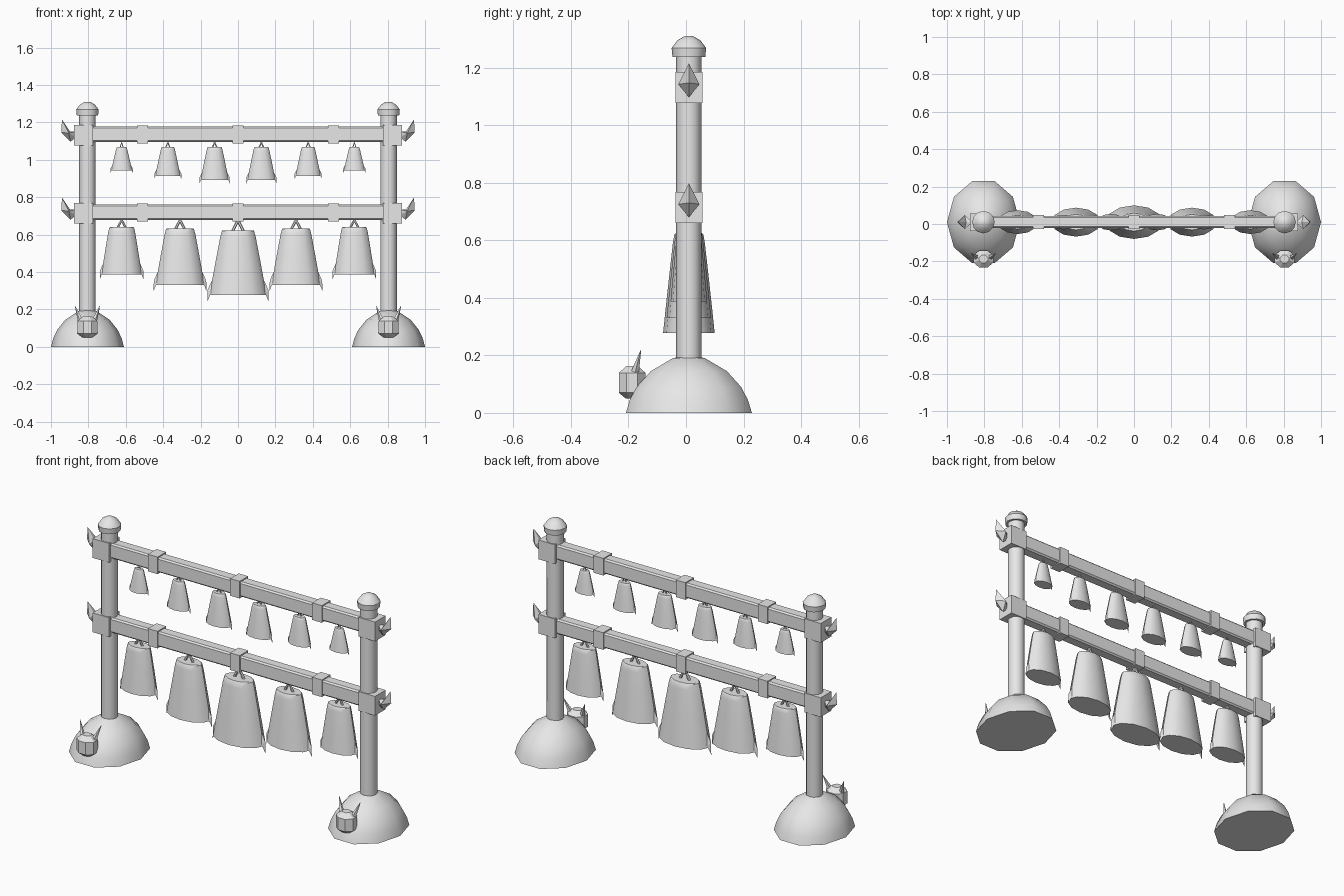
import bpy, bmesh, math
from mathutils import Vector

cube = bpy.data.objects.get("Cube")
if cube:
    bpy.data.objects.remove(cube, do_unlink=True)

CY = 0.01  # depth of the frame's centre line

grey = bpy.data.materials.new("plain_grey")
grey.use_nodes = True
colour = (0.8, 0.8, 0.8, 1)
grey.diffuse_color = colour
grey.node_tree.nodes["Principled BSDF"].inputs["Base Color"].default_value = colour


def finish(name, bm, smooth=None):
    bmesh.ops.recalc_face_normals(bm, faces=bm.faces)
    mesh = bpy.data.meshes.new(name)
    bm.to_mesh(mesh)
    bm.free()
    mesh.materials.append(grey)
    ob = bpy.data.objects.new(name, mesh)
    bpy.context.collection.objects.link(ob)
    if smooth:
        bpy.ops.object.select_all(action='DESELECT')
        ob.select_set(True)
        bpy.context.view_layer.objects.active = ob
        bpy.ops.object.shade_smooth_by_angle(angle=math.radians(smooth))
    return ob


def lathe(name, profile, x, y, sides, squash=1.0, turn=0.0, smooth=None):
    """Closed loft of (radius, z) rings, scaled in depth by squash."""
    bm = bmesh.new()
    rings = []
    for r, z in profile:
        ring = []
        for i in range(sides):
            a = math.tau * i / sides + turn
            ring.append(bm.verts.new((x + r * math.cos(a), y + r * squash * math.sin(a), z)))
        rings.append(ring)
    for low, high in zip(rings, rings[1:]):
        for i in range(sides):
            j = (i + 1) % sides
            bm.faces.new((low[i], low[j], high[j], high[i]))
    bm.faces.new(rings[0])
    bm.faces.new(rings[-1])
    return finish(name, bm, smooth)


def box(name, centre, size, bevel=0.0):
    bm = bmesh.new()
    bmesh.ops.create_cube(bm, size=1)
    for v in bm.verts:
        v.co = Vector(centre) + Vector(a * b for a, b in zip(v.co, size))
    if bevel:
        bmesh.ops.bevel(bm, geom=bm.edges[:], offset=bevel, segments=1, affect='EDGES')
    return finish(name, bm)


def rod(name, start, end, r1, r2, sides=6):
    """Tapered rod between two points."""
    start, end = Vector(start), Vector(end)
    axis = end - start
    bm = bmesh.new()
    bmesh.ops.create_cone(bm, cap_ends=True, segments=sides, radius1=r1, radius2=r2, depth=axis.length)
    turn = axis.to_track_quat('Z', 'Y')
    for v in bm.verts:
        v.co = turn @ v.co + (start + end) / 2
    return finish(name, bm)


def hull(name, points):
    bm = bmesh.new()
    for p in points:
        bm.verts.new(p)
    bmesh.ops.convex_hull(bm, input=bm.verts[:])
    return finish(name, bm)


def beam_spike(name, side, z):
    """Faceted beak that points up from the end of a beam."""
    def at(x, y, dz):
        return (side * x, CY + y, z + dz)
    hull(name, [at(0.865, 0, 0.02), at(0.865, 0, -0.012), at(0.905, -0.037, 0.01),
                at(0.905, 0.037, 0.01), at(0.945, 0, 0.015), at(0.895, 0, -0.035)])
    hull(name + "_tip", [at(0.895, 0, 0.015), at(0.905, -0.037, 0.01),
                         at(0.905, 0.037, 0.01), at(0.945, 0, 0.015), at(0.941, 0, 0.083)])


def bell(name, x, top, bottom, r_top, r_bottom, beam_z):
    h = top - bottom
    grow = r_bottom - r_top
    profile = [(r_bottom, bottom), (r_bottom - 0.23 * grow, bottom + 0.25 * h),
               (r_top + 0.48 * grow, bottom + 0.55 * h), (r_top + 0.13 * grow, bottom + 0.9 * h),
               (r_top, top - 0.01 * h), (r_top * 0.94, top)]
    lathe(name, profile, x, CY, 12, squash=0.59, smooth=35)
    for side in (-1, 1):
        label = name + ("_left" if side > 0 else "_right")
        # pointed fin on the rim
        def at(r, y, f):
            return (x + side * r, CY + y, bottom + f * h)
        t = 0.03 * h
        hull(label + "_fin", [at(r_bottom - 0.28 * grow, 0, 0.26), at(r_bottom - 0.1 * grow, -t, 0.03),
                              at(r_bottom - 0.1 * grow, t, 0.03), at(r_bottom + 0.03 * h, 0, 0.08),
                              at(r_bottom + 0.035 * h, 0, -0.11)])
        # leaning hanger rod
        rod(label + "_hanger", (x + side * r_top * 0.33, CY, top - 0.003),
            (x, CY, beam_z + 0.005), r_top * 0.09, r_top * 0.09)


UPPER, LOWER = 1.136, 0.719

# Crossbeams with raised bands
for label, z in (("upper", UPPER), ("lower", LOWER)):
    box(label + "_beam", (0, CY, z), (1.6, 0.064, 0.084), 0.008)
    for n, x in (("right", -0.51), ("middle", 0), ("left", 0.51)):
        box(f"{label}_beam_{n}_band", (x, CY, z), (0.06, 0.076, 0.096))

# Mounds, posts, caps, joints and horned heads, on both sides
for side, word in ((1, "left"), (-1, "right")):
    px = side * 0.805
    lathe(word + "_mound", [(0.195, 0), (0.183, 0.045), (0.162, 0.09), (0.118, 0.145),
                            (0.05, 0.19), (0.03, 0.195)], px, CY, 10, squash=1.18, smooth=40)
    lathe(word + "_post", [(0.044, 0.15), (0.044, 1.24)], px, CY, 12, smooth=35)
    lathe(word + "_cap", [(0.057, 1.237), (0.06, 1.268), (0.04, 1.295), (0.014, 1.31)],
          px, CY, 12, smooth=40)
    for label, z in (("upper", UPPER), ("lower", LOWER)):
        box(f"{word}_{label}_joint", (side * 0.826, CY, z - 0.005), (0.102, 0.094, 0.108))
        beam_spike(f"{word}_{label}_spike", side, z - 0.004)
    hy = -0.187
    lathe(word + "_head", [(0.028, 0.05), (0.057, 0.07), (0.057, 0.139), (0.025, 0.163)],
          px, hy, 8, squash=0.88, turn=math.pi / 8)
    for s, ear in ((1, "left"), (-1, "right")):
        rod(f"{word}_head_{ear}_horn", (px + s * 0.035, hy + 0.008, 0.135),
            (px + s * 0.066, -0.157, 0.218), 0.016, 0.001, 5)

# Upper row of small bells
sizes = ((0.125, 0.892, 0.038, 0.075), (0.375, 0.914, 0.034, 0.067), (0.622, 0.942, 0.026, 0.056))
for i, (x, bottom, r1, r2) in enumerate(sizes):
    for s, word in ((1, "left"), (-1, "right")):
        bell(f"upper_bell_{word}_{i + 1}", s * x, 1.068, bottom, r1, r2, 1.088)

# Lower row of large bells
bell("lower_bell_middle", 0, 0.623, 0.277, 0.086, 0.152, 0.672)
sizes = ((0.31, 0.632, 0.33, 0.075, 0.131), (0.622, 0.64, 0.387, 0.066, 0.108))
for i, (x, top, bottom, r1, r2) in enumerate(sizes):
    for s, word in ((1, "left"), (-1, "right")):
        bell(f"lower_bell_{word}_{i + 1}", s * x, top, bottom, r1, r2, 0.672)
